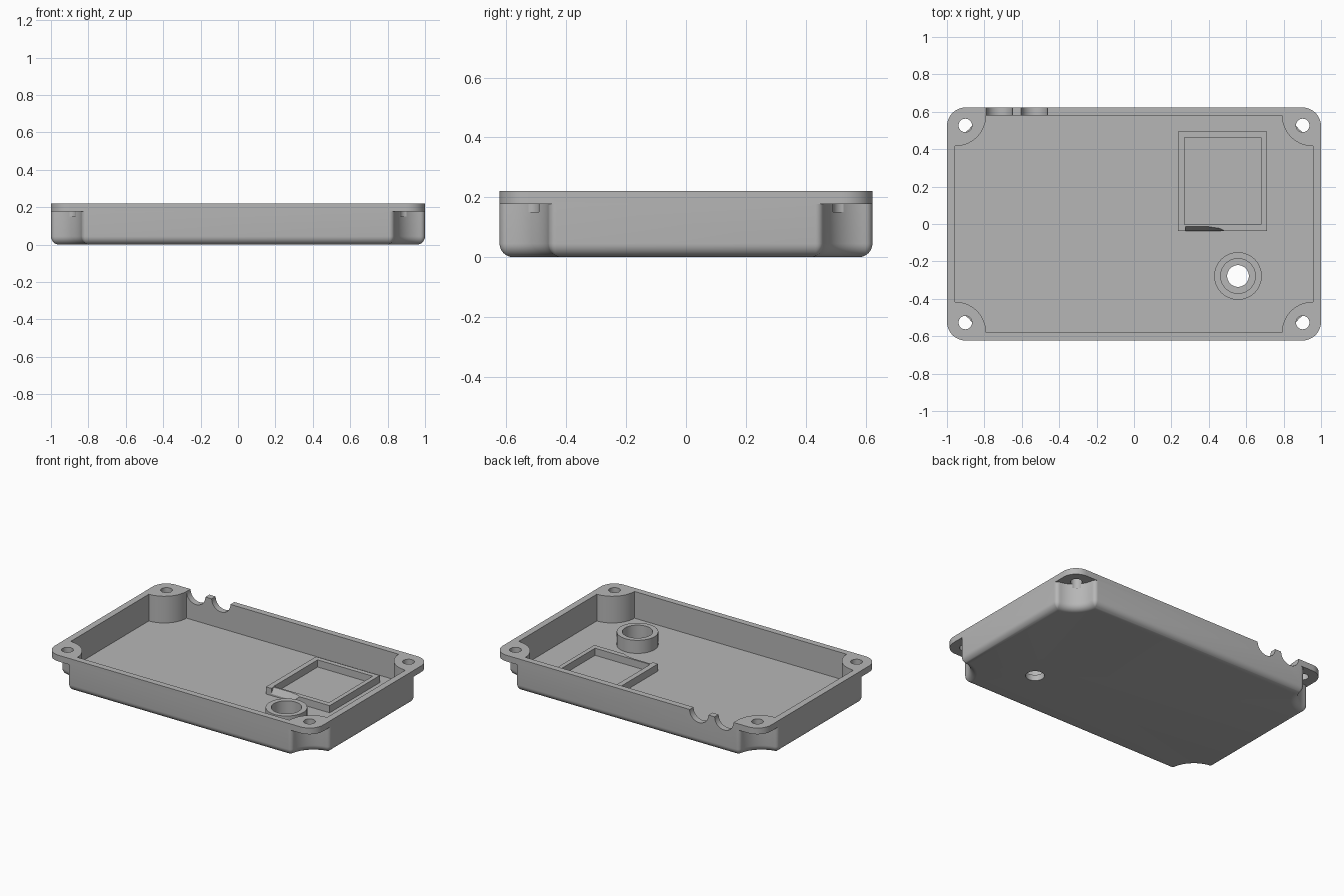
import bpy, bmesh, math
from math import sin, cos, pi, sqrt, asin

cube = bpy.data.objects.get("Cube")
if cube:
    bpy.data.objects.remove(cube, do_unlink=True)

grey = bpy.data.materials.new("plain_grey")
grey.use_nodes = True
COLOUR = (0.47, 0.47, 0.47, 1)
grey.diffuse_color = COLOUR
for node in grey.node_tree.nodes:
    if node.type == 'BSDF_PRINCIPLED':
        node.inputs["Base Color"].default_value = COLOUR

HX, HY, TOP = 1.0, 0.623, 0.22      # half sizes and height
FLANGE, FLOOR = 0.178, 0.04         # underside of corner tabs, inside floor
SCOOP = 0.165                       # radius of the corner scoops


def loft(name, rings):
    """Closed solid through rings of 3D points that share one point count."""
    bm = bmesh.new()
    loops = [[bm.verts.new(p) for p in ring] for ring in rings]
    for low, high in zip(loops, loops[1:]):
        n = len(low)
        for i in range(n):
            j = (i + 1) % n
            bm.faces.new((low[i], low[j], high[j], high[i]))
    bm.faces.new(loops[0][::-1])
    bm.faces.new(loops[-1])
    bmesh.ops.remove_doubles(bm, verts=bm.verts[:], dist=1e-5)
    bmesh.ops.recalc_face_normals(bm, faces=bm.faces[:])
    mesh = bpy.data.meshes.new(name)
    bm.to_mesh(mesh)
    bm.free()
    mesh.materials.append(grey)
    obj = bpy.data.objects.new(name, mesh)
    bpy.context.collection.objects.link(obj)
    return obj


def prism(name, outline, z0, z1):
    return loft(name, [[(x, y, z) for x, y in outline] for z in (z0, z1)])


def circle(cx, cy, r, n=48):
    return [(cx + r * cos(2 * pi * i / n), cy + r * sin(2 * pi * i / n)) for i in range(n)]


def box(x0, x1, y0, y1):
    return [(x0, y0), (x1, y0), (x1, y1), (x0, y1)]


def arc(cx, cy, r, a0, a1, n):
    return [(cx + r * cos(a0 + (a1 - a0) * i / n), cy + r * sin(a0 + (a1 - a0) * i / n))
            for i in range(n + 1)]


def rounded_rect(hx, hy, r):
    pts = []
    for q, (sx, sy) in enumerate([(1, 1), (-1, 1), (-1, -1), (1, -1)]):
        pts += arc(sx * (hx - r), sy * (hy - r), r, q * pi / 2, (q + 1) * pi / 2, 12)
    return pts


def scooped_rect(hx, hy, fillet, inset=0.0):
    """Rectangle with a round scoop at each corner, inset evenly."""
    e = max(fillet, inset)
    along = sqrt((SCOOP + e) ** 2 - e ** 2)
    t = asin(e / (SCOOP + e))
    lip = arc(along, e, e - inset, -pi / 2, t - pi, 6) if fillet else []
    path = lip + arc(0, 0, SCOOP + inset, t, pi / 2 - t, 20) + [(b, a) for a, b in lip[::-1]]
    pts = []
    for sx, sy in [(1, 1), (-1, 1), (-1, -1), (1, -1)]:
        step = path if sx * sy < 0 else path[::-1]
        pts += [(sx * (hx - a), sy * (hy - b)) for a, b in step]
    return pts


def boolean(target, tool, operation='DIFFERENCE'):
    mod = target.modifiers.new("cut", 'BOOLEAN')
    mod.operation, mod.object, mod.solver = operation, tool, 'EXACT'
    bpy.ops.object.select_all(action='DESELECT')
    bpy.context.view_layer.objects.active = target
    target.select_set(True)
    bpy.ops.object.modifier_apply(modifier=mod.name)
    bpy.data.objects.remove(tool, do_unlink=True)


def smooth(obj):
    bpy.ops.object.select_all(action='DESELECT')
    bpy.context.view_layer.objects.active = obj
    obj.select_set(True)
    bpy.ops.object.shade_smooth_by_angle(angle=math.radians(30))


# Tray shell with a rounded bottom edge
ROUND = 0.045
rings = []
for i in range(9):
    p = i / 8 * pi / 2
    z, d = ROUND * (1 - cos(p)), ROUND * (1 - sin(p))
    rings.append([(x, y, z) for x, y in scooped_rect(HX, HY, 0.027, d)])
rings.append([(x, y, FLANGE + 0.01) for x, y in scooped_rect(HX, HY, 0.027)])
tray = loft("tray_shell", rings)

# Top rim plate forming the corner tabs
rim = prism("rim", rounded_rect(HX, HY, 0.1), FLANGE, TOP)
boolean(tray, rim, 'UNION')

# Hollow interior
boolean(tray, prism("cavity", scooped_rect(0.956, 0.581, 0), FLOOR, 0.4))

# Screw holes in the corner tabs
for sx in (-1, 1):
    for sy in (-1, 1):
        boolean(tray, prism("hole", circle(sx * 0.902, sy * 0.527, 0.036, 32), 0.15, 0.3))

# Hole through the floor inside the round boss
BX, BY = 0.556, -0.278
boolean(tray, prism("floor_hole", circle(BX, BY, 0.058), -0.1, 0.1))

# Two half-round cable slots in the back wall
for x in (-0.72, -0.533):
    slot = loft("slot", [[(px, y, pz) for px, pz in circle(x, TOP, 0.07)] for y in (0.57, 0.7)])
    boolean(tray, slot)
smooth(tray)

# Round boss
boss = prism("round_boss", circle(BX, BY, 0.127, 64), FLOOR - 0.005, 0.128)
boolean(boss, prism("bore", circle(BX, BY, 0.093, 64), 0, 0.3))
smooth(boss)

# Rectangular frame on the floor
frame = prism("floor_frame", box(0.235, 0.71, -0.038, 0.495), FLOOR - 0.005, 0.088)
boolean(frame, prism("opening", box(0.27, 0.68, -0.003, 0.462), 0, 0.3))

# Sloped relief in the front bar of the frame
relief = [(0.275, -0.08), (0.49, -0.08), (0.487, -0.037), (0.46, -0.022), (0.40, -0.013), (0.275, -0.013)]
boolean(frame, loft("relief", [[(x, y + s, z) for x, y in relief]
                               for z, s in ((0.05, -0.026), (0.1, 0.006))]))
smooth(frame)
